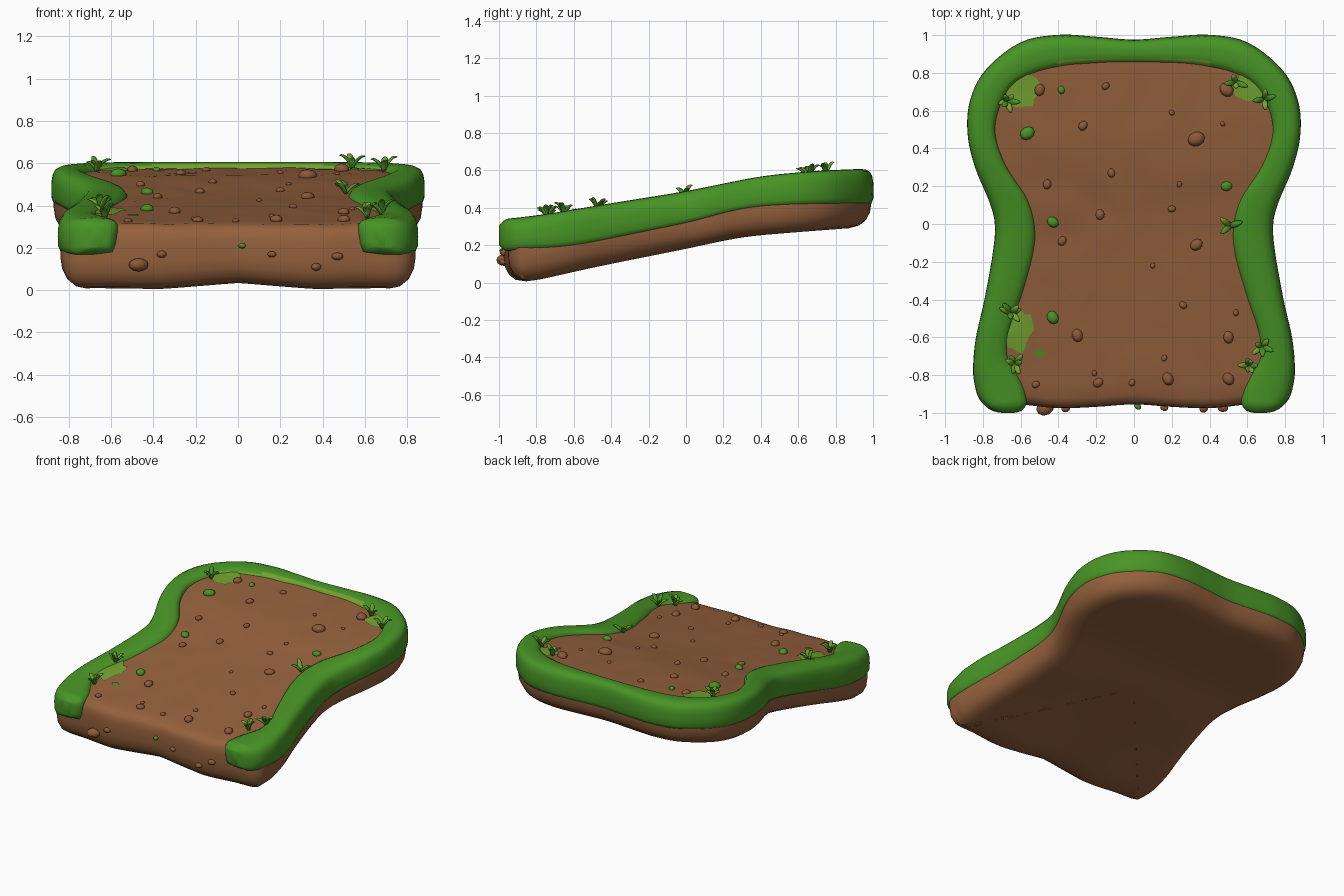
import bpy, bmesh, math, random
from mathutils import Vector, Matrix, noise

random.seed(4)
cube = bpy.data.objects.get("Cube")
if cube:
    bpy.data.objects.remove(cube)


def material(name, colour):
    m = bpy.data.materials.new(name)
    m.use_nodes = True
    m.diffuse_color = (*colour, 1)
    m.node_tree.nodes["Principled BSDF"].inputs["Base Color"].default_value = (*colour, 1)
    return m


DIRT = material("dirt brown", (.30, .12, .047))
STONE = material("pebble brown", (.27, .10, .038))
GREEN = material("grass green", (.065, .30, .019))
LIGHT = material("light grass green", (.17, .36, .03))


def finish(name, bm, *mats):
    bmesh.ops.recalc_face_normals(bm, faces=bm.faces)
    mesh = bpy.data.meshes.new(name)
    bm.to_mesh(mesh)
    bm.free()
    for m in mats:
        mesh.materials.append(m)
    mesh.polygons.foreach_set("use_smooth", [True] * len(mesh.polygons))
    ob = bpy.data.objects.new(name, mesh)
    bpy.context.collection.objects.link(ob)
    return ob


def skin(bm, rings, mat=0):
    """Bridge closed rings of points and return their vertices."""
    rows = [[bm.verts.new(p) for p in ring] for ring in rings]
    for a, b in zip(rows, rows[1:]):
        for i in range(len(a)):
            j = (i + 1) % len(a)
            bm.faces.new((a[i], a[j], b[j], b[i])).material_index = mat
    return rows


def cap(bm, row, mat=0):
    bm.faces.new(row).material_index = mat


def spline(pts, closed, steps=5):
    """Smooth curve through points of any dimension."""
    n, out = len(pts), []
    get = (lambda i: pts[i % n]) if closed else (lambda i: pts[max(0, min(n - 1, i))])
    for i in range(n if closed else n - 1):
        a, b, c, d = (get(i + k) for k in (-1, 0, 1, 2))
        for s in range(steps):
            t = s / steps
            out.append(b + (c - a) * (t / 2) + (a * 2 - b * 5 + c * 4 - d) * (t * t / 2)
                       + (b * 3 - a - c * 3 + d) * (t ** 3 / 2))
    return out if closed else out + [pts[-1]]


def slope(points):
    """Softened height profile along y."""
    def raw(y):
        y = max(-1, min(1, y))
        for (a, p), (b, q) in zip(points, points[1:]):
            if y <= b:
                return p + (q - p) * (y - a) / (b - a)
    return lambda y: sum(raw(y + k * .05) for k in (-2, -1, 0, 1, 2)) / 5


dirt_top = slope([(-1, .3), (-.6, .365), (0, .455), (.4, .535), (.85, .578), (1, .585)])
dirt_low = slope([(-1, 0), (-.85, .0), (-.5, .08), (0, .18), (.3, .245), (.6, .27), (1, .3)])
rim_top = slope([(-1, .335), (-.75, .365), (-.5, .408), (0, .488), (.4, .57), (.7, .598), (1, .61)])
rim_low = slope([(-1, .165), (-.6, .19), (0, .31), (.3, .395), (.5, .413), (1, .42)])


def ground(x, y):
    return dirt_top(y) + .006 * noise.noise(Vector((x * 6, y * 6, 1)))


# Half plan of the grass rim: outer x, y and inner x, y, from back to front
half = [Vector(p) for p in (
    (0, .975, 0, .855), (.2, .99, .2, .85), (.4, 1, .37, .835), (.6, .96, .52, .8),
    (.78, .82, .64, .735), (.865, .66, .71, .62), (.88, .48, .735, .48),
    (.84, .3, .68, .31), (.765, .12, .565, .13), (.735, 0, .525, -.02),
    (.745, -.15, .535, -.17), (.79, -.4, .59, -.37), (.835, -.6, .655, -.57),
    (.85, -.75, .665, -.7), (.845, -.83, .62, -.79), (.825, -.91, .58, -.875))]
tip = [Vector(p) for p in ((.79, -.96, .57, -.95), (.745, -.99, .595, -.988),
                           (.7, -1, .635, -1))]


def mirrored(points):
    return [Vector([c * (-1) ** (k + 1) for k, c in enumerate(p)]) for p in points]


# Dirt slab: insets of one outline, rounded into top and bottom
right = [p.xy for p in half] + [Vector(p) for p in (
    (.75, -.955), (.6, -.965), (.4, -.985), (.2, -.978), (0, -.965))]
outline = spline(right + mirrored(right[1:-1])[::-1], True)
count = len(outline)
normals = []
for i in range(count):
    d = (outline[(i + 1) % count] - outline[i - 1]).normalized()
    normals.append(Vector((d.y, -d.x)))


def inset_ring(inset, h, scale=1):
    ring = []
    for p, n in zip(outline, normals):
        q = (p + n * inset) * scale
        if abs(q.x) > abs(p.x) + .1:
            q = p * scale
        low = dirt_low(q.y) + .03 * max(0, -q.y) * max(0, 1 - abs(q.x) / .35)
        ring.append((q.x, q.y, low + (ground(q.x, q.y) - low) * h))
    return ring


inward = 1 if normals[0].y < 0 else -1
shell = ((.13, 0), (.075, .04), (.04, .13), (.018, .27), (.01, .45), (.01, .75),
         (.015, .88), (.03, .96), (.06, 1))
fills = [k / 12 for k in range(1, 12)]
rings = [inset_ring(.13 * inward, 0, s) for s in fills]
rings += [inset_ring(i * inward, h) for i, h in shell]
rings += [inset_ring(.06 * inward, 1, s) for s in fills[::-1]]
bm = bmesh.new()
rows = skin(bm, rings)
cap(bm, rows[0])
cap(bm, rows[-1])
finish("dirt_slab", bm, DIRT)

# Grass rim: rounded section swept round the sides and back
section = ((.5, 0), (.14, 0), (.05, .04), (0, .16), (-.01, .4), (0, .62), (.04, .8),
           (.12, .92), (.27, .985), (.45, 1), (.65, .995), (.82, .97), (.94, .91),
           (1, .8), (1, .6), (.97, .3), (.9, .06))
side = half + tip
path = spline(mirrored(side[1:])[::-1] + side, False)
rings = []
for p in path:
    end = max(0, (-p.y - .95) / .05)
    squash = 1 - .4 * min(1, end) ** 2
    ring = []
    for w, h in section:
        x, y = p.x + (p.z - p.x) * w, p.y + (p.w - p.y) * w
        low, top = rim_low(y), rim_top(y)
        ring.append((x, y, low + (top - low) * (.5 + (h - .5) * squash)))
    rings.append(ring)
bm = bmesh.new()
rows = skin(bm, rings)
cap(bm, rows[0])
cap(bm, rows[-1])
bmesh.ops.recalc_face_normals(bm, faces=bm.faces)
for f in bm.faces:  # pale inner lip along the back
    if f.normal.y < -.5 and f.calc_center_median().y > .7:
        f.material_index = 1
finish("grass_rim", bm, GREEN, LIGHT)


# Pebbles half sunk in the dirt
def pebbles(name, mat, spots):
    bm = bmesh.new()
    for x, y, z, r in spots:
        m = (Matrix.Translation((x, y, z)) @ Matrix.Rotation(random.uniform(0, 6), 4, "Z")
             @ Matrix.Diagonal((r * 1.1, r * .9, r * .7, 1)))
        bmesh.ops.create_icosphere(bm, subdivisions=2, radius=1, matrix=m)
    finish(name, bm, mat)


def on_top(spots):
    return [(x, y, ground(x, y) + r * .15, r) for x, y, r in spots]


brown = on_top((
    (-.5, .71, .03), (-.15, .73, .02), (.49, .71, .037), (-.27, .52, .025), (.33, .45, .042),
    (.2, .59, .015), (.47, .53, .013), (-.12, .27, .022), (-.46, .21, .024), (.24, .21, .015),
    (.2, .08, .02), (-.18, .05, .026), (-.38, -.09, .024), (.33, -.11, .032),
    (.1, -.22, .014), (.26, -.43, .02), (-.3, -.59, .032), (.5, -.6, .03), (.54, -.47, .016),
    (.16, -.71, .016), (-.21, -.79, .015), (-.19, -.84, .026), (-.01, -.84, .018),
    (.18, -.82, .032), (.5, -.82, .032), (-.52, -.85, .02)))
front = [(x, -.972, z, r) for x, z, r in (
    (-.47, .12, .045), (-.36, .17, .025), (.47, .16, .026), (.37, .11, .026), (.16, .17, .02))]
pebbles("brown_pebbles", STONE, brown + front)
pebbles("green_pebbles", GREEN, on_top((
    (-.565, .48, .037), (-.43, .01, .03), (-.43, -.495, .033), (.49, .2, .028),
    (-.385, .71, .02))) + [(.02, -.965, .21, .018)])


# Thin ragged moss patches
def patch(name, x, y, rx, ry, mat):
    bm = bmesh.new()
    edge = [random.uniform(.8, 1.1) for _ in range(20)]
    rings = []
    for s in (.1, .4, .7, 1):
        ring = []
        for k, e in enumerate(edge):
            a = k * math.tau / len(edge)
            u, v = x + rx * s * e * math.cos(a), y + ry * s * e * math.sin(a)
            ring.append((u, v, ground(u, v) + .006))
        rings.append(ring)
    cap(bm, skin(bm, rings)[0])
    finish(name, bm, mat)


patch("moss_back_right", -.6, .71, .1, .1, LIGHT)
patch("moss_back_left", .62, .72, .1, .08, LIGHT)
patch("moss_front_right", -.62, -.56, .085, .125, LIGHT)
patch("moss_fleck", -.5, -.685, .03, .022, GREEN)


# Tufts of plump bent blades
def blade(bm, base, angle, reach, rise, mat):
    out = Vector((math.cos(angle), math.sin(angle), 0))
    across = Vector((-out.y, out.x, 0))
    rings = []
    for k in range(8):
        t = k / 7
        mid = base + out * reach * t + Vector((0, 0, rise * (1.8 * t - t * t)))
        r = .003 + .013 * math.sin(math.pi * min(1, .2 + .8 * t)) ** .7
        up = Vector((0, 0, 1)) - out * (.6 * (1 - t))
        rings.append([mid + across * r * math.cos(a) + up * r * .5 * math.sin(a)
                      for a in (j * math.tau / 8 for j in range(8))])
    rows = skin(bm, rings, mat)
    cap(bm, rows[0], mat)
    cap(bm, rows[-1], mat)


tufts = ((-.67, .65, 6), (.54, .75, 4), (.69, .66, 4), (.51, -.01, 3), (-.65, -.47, 6),
         (-.63, -.74, 6), (.68, -.65, 5), (.61, -.75, 6))
for n, (x, y, blades) in enumerate(tufts):
    bm = bmesh.new()
    base = Vector((x, y, ground(x, y) + .005))
    for k in range(blades):
        blade(bm, base, k * math.tau / blades + random.uniform(-.4, .4),
              random.uniform(.03, .07), random.uniform(.05, .085), k % 2)
    finish(f"grass_tuft_{n + 1}", bm, GREEN, LIGHT)
